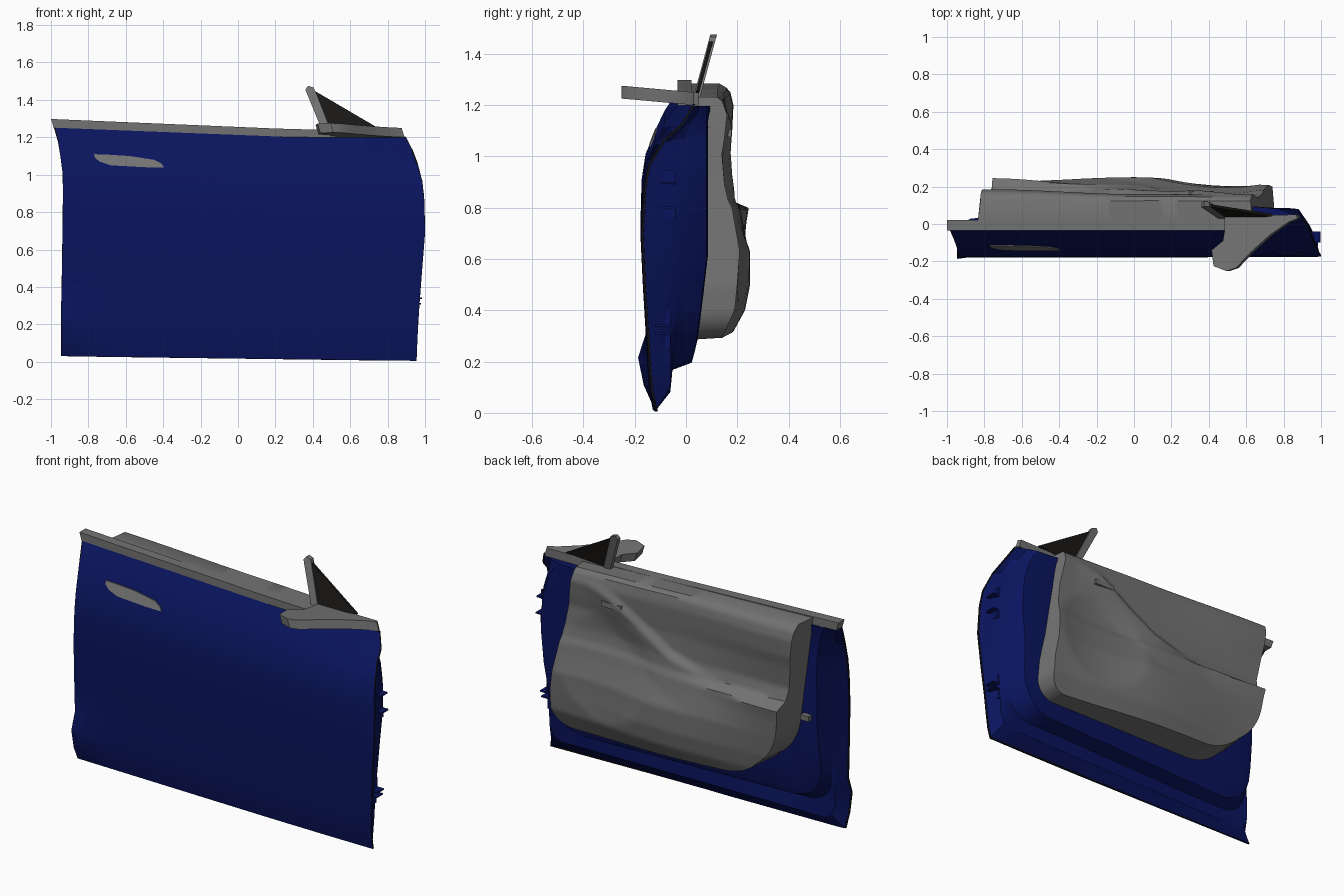
import bpy, bmesh, math
from mathutils import Vector

if "Cube" in bpy.data.objects:
    bpy.data.objects.remove(bpy.data.objects["Cube"])


def material(name, rgb):
    m = bpy.data.materials.new(name)
    m.diffuse_color = (*rgb, 1)
    m.use_nodes = True
    m.node_tree.nodes["Principled BSDF"].inputs["Base Color"].default_value = m.diffuse_color
    return m


BLUE = material("blue_paint", (0.003, 0.007, 0.11))
DARK = material("dark_rubber", (0.01, 0.009, 0.008))
GREY = material("dark_grey_plastic", (0.17, 0.17, 0.17))


def lerp(a, b, t):
    return a + (b - a) * t


def interp(v, xs, ys):
    if v <= xs[0]:
        return ys[0]
    for i in range(len(xs) - 1):
        if v <= xs[i + 1]:
            return lerp(ys[i], ys[i + 1], (v - xs[i]) / (xs[i + 1] - xs[i]))
    return ys[-1]


def finish(name, bm, mat=GREY, angle=30):
    bmesh.ops.recalc_face_normals(bm, faces=bm.faces)
    me = bpy.data.meshes.new(name)
    bm.to_mesh(me)
    bm.free()
    ob = bpy.data.objects.new(name, me)
    bpy.context.collection.objects.link(ob)
    me.materials.append(mat)
    bpy.ops.object.select_all(action='DESELECT')
    ob.select_set(True)
    bpy.context.view_layer.objects.active = ob
    bpy.ops.object.shade_smooth_by_angle(angle=math.radians(angle))
    return ob


def slab(name, pts, offset, mat=GREY):
    """Solid between a polygon and its copy moved by offset."""
    bm = bmesh.new()
    f = bm.faces.new([bm.verts.new(p) for p in pts])
    new = bmesh.ops.extrude_face_region(bm, geom=[f], use_keep_orig=True)["geom"]
    bmesh.ops.translate(bm, vec=Vector(offset), verts=[g for g in new if isinstance(g, bmesh.types.BMVert)])
    return finish(name, bm, mat)


def box(name, c, s, mat=GREY):
    x, y, z = (c[i] - s[i] / 2 for i in range(3))
    return slab(name, [(x, y, z), (x + s[0], y, z), (x + s[0], y + s[1], z), (x, y + s[1], z)], (0, 0, s[2]), mat)


def rounded(dx, dz, r):
    """Pull a point given by its distances to a corner's sides onto a rounded corner."""
    if dx >= r or dz >= r:
        return dx, dz
    qx, qz = r - dx, r - dz
    k = max(qx, qz) / math.hypot(qx, qz)
    return r - qx * k, r - qz * k


# Outer skin: edge and section profiles by height
ZS = [0, .08, .19, .29, .5, .72, .9, 1.0, 1.1, 1.17, 1.25]
XL = [-.945, -.945, -.945, -.944, -.94, -.937, -.935, -.937, -.95, -.962, -.985]
XR = [.955, .957, .962, .968, .983, 1.0, .995, .985, .96, .935, .895]
Y_REAR = [-.13, -.165, -.187, -.155, -.168, -.178, -.173, -.158, -.118, -.085, -.032]
Y_MID = [-.13, -.145, -.152, -.156, -.168, -.178, -.173, -.158, -.118, -.085, -.032]
Y_FRONT = [-.12, -.138, -.147, -.152, -.166, -.175, -.166, -.15, -.095, -.02, .025]


def top(x):
    return max(1.2, 1.255 - .0395 * (x + 1))


def skin(u, zt):
    x = lerp(interp(zt, ZS, XL), interp(zt, ZS, XR), u)
    y = interp(u, [0, .12, .65, .85, 1], [interp(zt, ZS, Y_REAR)] + [interp(zt, ZS, Y_MID)] * 2 +
               [lerp(interp(zt, ZS, Y_MID), interp(zt, ZS, Y_FRONT), .4), interp(zt, ZS, Y_FRONT)])
    bot = .03 - .025 * u
    return Vector((x, y, bot + zt / 1.25 * (top(x) - bot)))


# Door shell: skin plus stepped inner pressing
NU = 28
bm = bmesh.new()
grid = [[bm.verts.new(skin(i / NU, z)) for i in range(NU + 1)] for z in ZS]
for j in range(len(ZS) - 1):
    for i in range(NU):
        bm.faces.new([grid[j][i], grid[j][i + 1], grid[j + 1][i + 1], grid[j + 1][i]])
NJ = len(ZS) - 1
ring = [(i, 0) for i in range(NU)] + [(NU, j) for j in range(NJ)]
ring += [(i, NJ) for i in range(NU, 0, -1)] + [(0, j) for j in range(NJ, 0, -1)]
prev = [grid[j][i] for i, j in ring]
# rear inset, front inset, bottom z, corner radius, rear y, front y
STEPS = [(.006, .006, .02, .02, -.4, -.4), (.045, .035, .08, .08, -.09, -.06),
         (.06, .065, .165, .16, -.05, .0), (.085, .12, .195, .20, .01, .08),
         (.11, .17, .22, .25, .02, .085), (.22, .30, .36, .25, .02, .085)]
for k, (rear, front, zb, r, yr, yf) in enumerate(STEPS):
    cur = []
    for i, j in ring:
        u, zt = i / NU, ZS[j]
        xl, xr = interp(zt, ZS, XL) + rear, interp(zt, ZS, XR) - front
        x = lerp(xl, xr, u)
        z = max(zb, .03 - .025 * u) + zt / 1.25 * (top(x) - .004 - zb)
        dx, dz = rounded(min(x - xl, xr - x), z - zb, r)
        x = xl + dx if u < .5 else xr - dx
        z = zb + dz
        y = lerp(yr, yf, u) - (.05 * max(0, .6 - z) / .4 if k > 1 else 0)
        cur.append(bm.verts.new((x, max(y, skin(u, zt).y + .012 * (k + 1)), z)))
    n = len(cur)
    for a in range(n):
        b = (a + 1) % n
        bm.faces.new([prev[a], prev[b], cur[b], cur[a]])
    prev = cur
bm.faces.new(prev)
finish("door_shell", bm, BLUE, 22)

# Inner trim panel: heightfield with armrest, pocket bulge and sill
TZ = [.29, .40, .5, .63, .74, .80, .83, .9, 1.03, 1.1, 1.2, 1.26, 1.29]
T_REAR = [.15, .19, .21, .225, .235, .245, .17, .15, .165, .18, .185, .17, .12]
T_MID = [.17, .23, .25, .25, .21, .19, .17, .155, .15, .155, .16, .15, .11]
T_FRONT = [.14, .19, .2, .21, .19, .18, .165, .15, .14, .15, .16, .14, .10]


def trim_y(x, z):
    zz = z + .035 * (x + .8) * max(0, z - .8) / .5
    s = [interp(zz, TZ, t) for t in (T_REAR, T_MID, T_FRONT)]
    a, b, t = (s[0], s[1], (x + .75) / .75) if x < 0 else (s[1], s[2], x / .7)
    t = min(1, max(0, t))
    y = lerp(a, b, t * t * (3 - 2 * t))
    # swoop rising from the armrest to the inner handle
    crease = interp(x, [-.25, 0, .37, .5], [.83, .9, 1.13, 1.16])
    amount = interp(x, [-.35, -.05, .35, .55], [0, .03, .025, 0])
    # shallow dish below the front of the swoop
    dish = .03 * max(0, 1 - ((x - .38) / .3) ** 2 - ((z - .72) / .3) ** 2)
    return y + amount * interp(crease - z, [-.03, 0, .2], [0, 1, 0]) - dish


NA, NB = 56, 56
bm = bmesh.new()
rows = []
for j in range(NB + 1):
    row = []
    for i in range(NA + 1):
        a, b = i / NA, j / NB
        x0 = lerp(-.78, .68, a)
        zb = .315 - .04 * x0
        z = lerp(zb, 1.293 - .037 * (x0 + 1), b)
        xl, xr = interp(z, [.3, 1.27], [-.69, -.82]), interp(z, [.3, .5, 1.25], [.74, .74, .62])
        x = lerp(xl, xr, a)
        dx, dz = rounded(min(x - xl, xr - x), z - zb, .33 if a < .5 else .12)
        x = xl + dx if a < .5 else xr - dx
        row.append(bm.verts.new((x, trim_y(x, zb + dz), zb + dz)))
    rows.append(row)
for j in range(NB):
    for i in range(NA):
        bm.faces.new([rows[j][i], rows[j][i + 1], rows[j + 1][i + 1], rows[j + 1][i]])
edges = [e for e in bm.edges if e.is_boundary]
new = bmesh.ops.extrude_edge_only(bm, edges=edges)["geom"]
for v in (g for g in new if isinstance(g, bmesh.types.BMVert)):
    v.co.x = v.co.x * 1.02
    v.co.y = .005 + .03 * (v.co.x + .8) / 1.5 - .06 * max(0, .6 - v.co.z)
    if v.co.z < .8:
        v.co.z -= .008
    elif v.co.z > 1.19:
        v.co.y = .005
finish("inner_trim", bm, GREY, 35)

# Inner door handle
box("inner_handle", (.36, .165, 1.09), (.13, .025, .03))

# Window belt strip
strip = [(-1.0, 1.298), (-.985, 1.25), (.2, 1.203), (.52, 1.198), (.52, 1.238), (.2, 1.247)]
slab("window_belt_strip", [(x, -.034, z) for x, z in strip], (0, .056, 0))

# Mirror mount, seen in plan, tipping up toward its outer end
plan = [(.43, -.14), (.44, -.225), (.51, -.252), (.56, -.235), (.64, -.15), (.74, -.06), (.84, .01),
        (.89, .03), (.88, .05), (.5, .045), (.5, -.03), (.49, -.09)]
slab("mirror_mount", [(x, y, 1.203 - .09 * y) for x, y in plan], (-.015, 0, .05))


# Corner sail and its frame, leaning inward
def lean(pts, dy):
    return [(x, .04 + (z - 1.25) * .27 + dy, z) for x, z in pts]


slab("corner_sail", lean([(.39, 1.46), (.74, 1.255), (.47, 1.235)], -.002), (0, .014, 0), DARK)
slab("sail_frame", lean([(.36, 1.455), (.375, 1.475), (.405, 1.465), (.495, 1.235), (.45, 1.235)], -.006), (0, .026, 0))

# Outer handle, laid on the skin
lens = [(-.77, 1.11), (-.69, 1.107), (-.58, 1.10), (-.45, 1.08), (-.41, 1.06), (-.395, 1.038),
        (-.5, 1.04), (-.68, 1.05), (-.74, 1.07), (-.765, 1.09)]


def skin_y(x, z):
    return skin((x + .95) / 1.9, (z - .02) / (top(x) - .02) * 1.25).y


slab("outer_handle", [(x, skin_y(x, z) - .006, z) for x, z in lens], (0, .03, 0))

# Edge seal along rear, bottom and front of the skin
cu = bpy.data.curves.new("edge_seal", 'CURVE')
cu.dimensions = '3D'
cu.bevel_depth = .004
path = [skin(0, z) for z in reversed(ZS)] + [skin(i / 8, 0) for i in range(1, 8)] + [skin(1, z) for z in ZS]
sp = cu.splines.new('POLY')
sp.points.add(len(path) - 1)
for p, c in zip(sp.points, path):
    p.co = (c.x * .997, c.y + .006, c.z + .003, 1)
seal = bpy.data.objects.new("edge_seal", cu)
bpy.context.collection.objects.link(seal)
cu.materials.append(DARK)

# Hinge plates with tabs on the front end, latch on the rear end
for i, (z, zt, y) in enumerate([(.917, .897, -.07), (.778, .80, -.07), (.372, .34, -.09), (.278, .31, -.09)]):
    xe = interp(z, ZS, XR)
    box(f"hinge_plate_{i + 1}", (xe - .045, y, z), (.03, .06, .055), BLUE)
    box(f"hinge_tab_{i + 1}", (xe - .025, y, zt), (.05 if z > .5 else .07, .06, .008), BLUE)
box("door_latch", (-.80, .025, .70), (.05, .05, .03))
